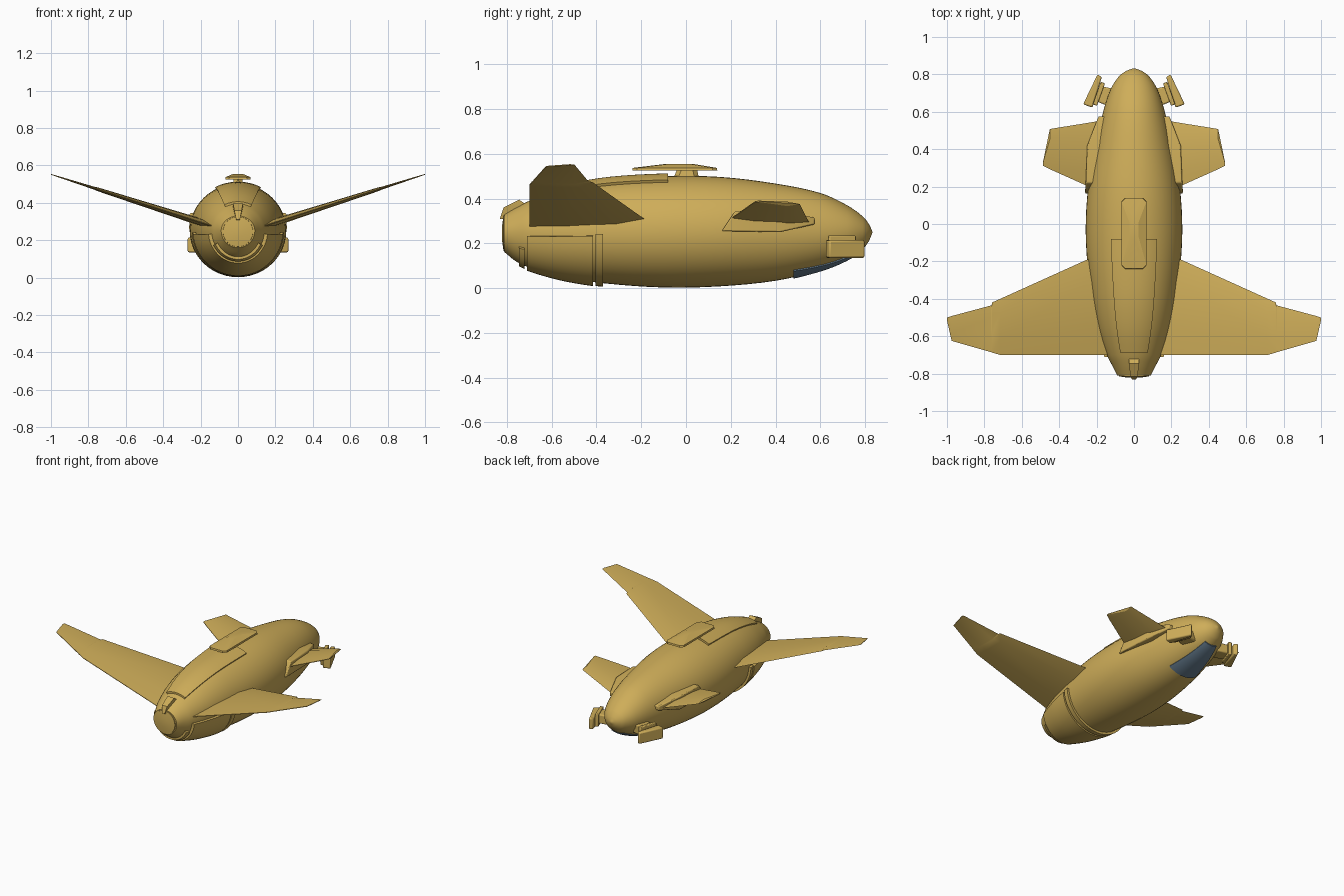
import bpy, bmesh
from math import sin, cos, pi, radians

if "Cube" in bpy.data.objects:
    bpy.data.objects.remove(bpy.data.objects["Cube"])

def material(name, rgb):
    m = bpy.data.materials.new(name)
    m.diffuse_color = (*rgb, 1)
    m.use_nodes = True
    m.node_tree.nodes["Principled BSDF"].inputs["Base Color"].default_value = m.diffuse_color
    return m

GOLD = material("gold_paint", (0.62, 0.42, 0.10))
GLASS = material("canopy_glass", (0.13, 0.20, 0.27))

def finish(name, bm, mat=GOLD, mirror=False, angle=30, bevel=0):
    bmesh.ops.remove_doubles(bm, verts=bm.verts, dist=1e-5)
    bmesh.ops.recalc_face_normals(bm, faces=bm.faces)
    me = bpy.data.meshes.new(name)
    bm.to_mesh(me)
    bm.free()
    me.materials.append(mat)
    ob = bpy.data.objects.new(name, me)
    bpy.context.collection.objects.link(ob)
    bpy.ops.object.select_all(action='DESELECT')
    bpy.context.view_layer.objects.active = ob
    ob.select_set(True)
    bpy.ops.object.shade_smooth_by_angle(angle=radians(angle))
    if bevel:
        b = ob.modifiers.new("bevel", 'BEVEL')
        b.width, b.segments = bevel, 2
    if mirror:
        ob.modifiers.new("mirror", 'MIRROR').use_mirror_merge = False
    return ob

def loft(name, rings, **kw):
    """Skin closed rings of points and cap both ends."""
    bm = bmesh.new()
    vs = [[bm.verts.new(p) for p in r] for r in rings]
    n = len(vs[0])
    for a, b in zip(vs, vs[1:]):
        for i in range(n):
            bm.faces.new((a[i], a[(i + 1) % n], b[(i + 1) % n], b[i]))
    bm.faces.new(vs[0])
    bm.faces.new(vs[-1])
    return finish(name, bm, **kw)

def hull(name, pts, **kw):
    bm = bmesh.new()
    for p in pts:
        bm.verts.new(p)
    bmesh.ops.convex_hull(bm, input=bm.verts)
    bmesh.ops.dissolve_limit(bm, angle_limit=0.02, verts=bm.verts, edges=bm.edges)
    return finish(name, bm, **kw)

# Hull stations: y, half width, top z, bottom z
ST = [(-.81, .09, .33, .16), (-.76, .115, .36, .12), (-.70, .145, .39, .092),
      (-.55, .195, .445, .05), (-.37, .23, .482, .022), (-.1, .257, .50, .003),
      (.15, .25, .497, .008), (.4, .21, .467, .033), (.6, .165, .425, .08),
      (.72, .125, .37, .128), (.79, .08, .32, .175), (.818, .042, .285, .212),
      (.832, .004, .254, .246)]

def section(y):
    """Cubic interpolation of the hull stations."""
    k = max(i for i in range(len(ST) - 1) if i == 0 or ST[i][0] <= y)
    a, b = ST[k], ST[k + 1]
    p, q = ST[max(k - 1, 0)], ST[min(k + 2, len(ST) - 1)]
    h = b[0] - a[0]
    t = (y - a[0]) / h
    out = []
    for j in (1, 2, 3):
        m0 = (b[j] - p[j]) / (b[0] - p[0]) * h
        m1 = (q[j] - a[j]) / (q[0] - a[0]) * h
        out.append((2*t**3 - 3*t*t + 1) * a[j] + (t**3 - 2*t*t + t) * m0
                   + (3*t*t - 2*t**3) * b[j] + (t**3 - t*t) * m1)
    return out

def skin(y, ang, off=0):
    """Point on the hull surface, pushed out by off."""
    w, top, bot = section(y)
    r = top - .25 if sin(ang) > 0 else .25 - bot
    return ((w + off) * cos(ang), y, .25 + (r + off) * sin(ang))

def panel(name, y0, y1, mid, half0, half1, off, mat=GOLD, n=14, m=24):
    """Raised plate that follows the hull between y0 and y1."""
    rings = []
    for i in range(n + 1):
        t = i / n
        y, half = y0 + (y1 - y0) * t, radians(half0 + (half1 - half0) * t)
        angs = [radians(mid) - half + 2 * half * j / m for j in range(m + 1)]
        rings.append([skin(y, a, off) for a in angs]
                     + [skin(y, a, -.012) for a in reversed(angs)])
    return loft(name, rings, mat=mat)

# Fuselage
ys = []
for a, b in zip(ST, ST[1:]):
    ys += [a[0] + (b[0] - a[0]) * i / 4 for i in range(4)]
ys.append(ST[-1][0])
loft("fuselage", [[skin(y, 2 * pi * i / 48) for i in range(48)] for y in ys], angle=35)

# Plates that follow the fuselage
panel("dorsal_spine", -.69, -.08, 90, 27, 27, .012)
panel("belly_casing", -.71, -.415, -90, 84, 86, .018)
panel("belly_ring", -.405, -.37, -90, 88, 88, .016, n=3)
panel("rear_exhaust_lip", -.745, -.722, -90, 62, 62, .014, n=3)
panel("canopy", .48, .76, -90, 33, 26, .006, GLASS)

# Tail nozzle disc
loft("tail_nozzle", [[(r * cos(i * pi / 16), y, .245 + r * sin(i * pi / 16)) for i in range(32)]
                     for r, y in ((.082, -.80), (.08, -.815), (.03, -.822))])

# Tail hook
hull("tail_hook", [(s * w, y, z) for s in (-1, 1) for w, y, z in
     ((.01, -.832, .31), (.02, -.815, .36), (.026, -.745, .395), (.026, -.71, .37), (.012, -.74, .30))])

def wing(name, stations):
    """Thin dihedral wing: x, leading y, trailing y, half thickness."""
    rings = []
    for x, le, te, th in stations:
        z = .28 + .32 * (x - .15)
        c = te - le
        rings.append([(x, le, z), (x, le + .25 * c, z + th), (x, le + .7 * c, z + th * .8), (x, te, z + .002),
                      (x, te, z - .002), (x, le + .7 * c, z - th * .8), (x, le + .25 * c, z - th)])
    return loft(name, rings, mirror=True, angle=20)

wing("main_wing", [(.10, -.13, -.70, .024), (.25, -.19, -.70, .02), (.715, -.40, -.70, .011),
                   (.758, -.419, -.688, .010), (.762, -.435, -.686, .008),
                   (.975, -.492, -.625, .003), (1.0, -.50, -.515, .001)])
wing("front_wing", [(.12, .565, .15, .022), (.22, .545, .19, .018),
                    (.45, .508, .293, .010), (.487, .33, .312, .003)])

# Front wing root fairing
hull("front_wing_fairing", [(x, y, z) for xo, y, z in
     ((.262, .16, .255), (.250, .42, .25), (.19, .575, .285), (.19, .575, .315),
      (.25, .42, .345), (.258, .22, .345)) for x in (.12, xo)], mirror=True, bevel=.006)

# Nose pods: angled boxes on short mounts
def pod(name, corners, z0, z1, bevel=.008):
    hull(name, [(x, y, z) for x, y in corners for z in (z0, z1)], mirror=True, bevel=bevel)

pod("nose_pod", [(.195, .80), (.172, .785), (.222, .622), (.272, .64)], .135, .215)
pod("nose_pod_plate", [(.178, .76), (.155, .752), (.198, .632), (.22, .64)], .145, .235, .005)
pod("nose_pod_mount", [(.17, .735), (.09, .72), (.11, .62), (.2, .655)], .16, .225)

# Dorsal plate on a pedestal
def lozenge(hx, y0, y1, z, c=.02):
    return [(sx * (hx - dx), y, z) for sx in (-1, 1)
            for y, dx in ((y0, c), (y0 + c, 0), (y1 - c, 0), (y1, c))]

hull("dorsal_plate", lozenge(.068, -.24, .14, .525) + lozenge(.066, -.238, .138, .537)
     + lozenge(.025, -.09, .03, .555), angle=15)
hull("plate_pedestal", lozenge(.03, -.06, .06, .48) + lozenge(.022, -.04, .05, .53))
